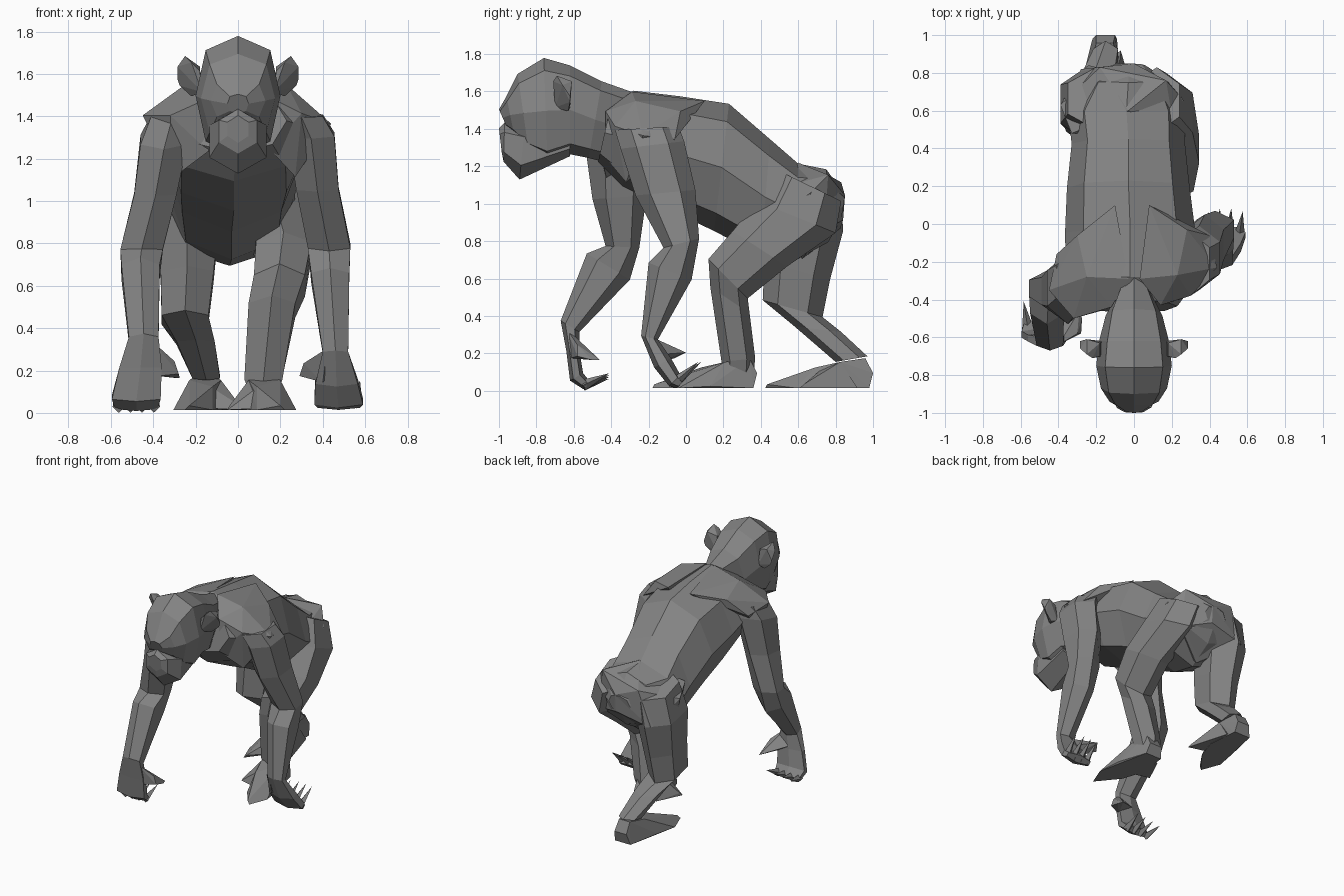
import bpy, bmesh
from math import sin, cos, pi, copysign
from mathutils import Vector

fur = bpy.data.materials.new("dark_grey")
fur.diffuse_color = (.23, .23, .23, 1)


def finish(bm, name):
    bmesh.ops.recalc_face_normals(bm, faces=bm.faces)
    me = bpy.data.meshes.new(name)
    bm.to_mesh(me)
    bm.free()
    me.materials.append(fur)
    ob = bpy.data.objects.new(name, me)
    bpy.context.collection.objects.link(ob)
    return ob


def loft(name, rings, sides=6, power=1.0):
    """Each ring: (front y, z, back y, z, centre x, half width) as a rounded section through both edge points."""
    def bend(v):
        return copysign(abs(v) ** power, v) if abs(v) > 1e-6 else 0
    angles = [2 * pi * i / sides for i in range(sides)]
    stretch = 1 / max(bend(sin(t)) for t in angles)
    bm = bmesh.new()
    loops = []
    for yf, zf, yb, zb, x, hw in rings:
        a, b = Vector((x, yf, zf)), Vector((x, yb, zb))
        mid, half = (a + b) / 2, (a - b) / 2
        loops.append([bm.verts.new(mid + half * bend(cos(t)) + Vector((hw * stretch * bend(sin(t)), 0, 0)))
                      for t in angles])
    for p, q in zip(loops, loops[1:]):
        for i in range(sides):
            j = (i + 1) % sides
            bm.faces.new((p[i], p[j], q[j], q[i]))
    bm.faces.new(loops[0])
    bm.faces.new(loops[-1])
    return finish(bm, name)


def hull(name, points):
    """Convex faceted solid around a few points."""
    bm = bmesh.new()
    for p in points:
        bm.verts.new(p)
    result = bmesh.ops.convex_hull(bm, input=bm.verts)
    inner = [g for g in result["geom_interior"] if isinstance(g, bmesh.types.BMVert)]
    bmesh.ops.delete(bm, geom=inner, context='VERTS')
    return finish(bm, name)


def spike(name, start, end, radius, sides=4):
    """Pointed cone between two points."""
    start, end = Vector(start), Vector(end)
    d = end - start
    bm = bmesh.new()
    bmesh.ops.create_cone(bm, cap_ends=True, segments=sides, radius1=radius,
                          radius2=0, depth=d.length)
    rot = d.to_track_quat('Z', 'Y').to_matrix()
    for v in bm.verts:
        v.co = rot @ v.co + (start + end) / 2
    return finish(bm, name)


# Torso: chest to rump
loft("torso", [
    (-.40, 1.54, -.47, 1.23, -.01, .24),
    (-.28, 1.61, -.34, 1.10, -.02, .34),
    (-.03, 1.58, -.06, .96, -.02, .345),
    (.23, 1.54, .15, .86, -.03, .325),
    (.45, 1.35, .40, .73, -.03, .30),
    (.60, 1.22, .58, .70, -.04, .31),
    (.75, 1.19, .76, .80, -.03, .22),
    (.85, 1.05, .83, .92, -.03, .09)], 8, .95)

# Pelvis: joins rump and hips
hull("pelvis", [
    (-.03, .60, 1.225), (0, .85, 1.05), (0, .84, .92), (.17, .76, 1.16), (.26, .66, 1.06),
    (.28, .54, .98), (.20, .74, .86), (-.18, .83, 1.12), (-.39, .63, 1.04), (-.33, .48, 1.10),
    (-.36, .62, .88), (-.28, .82, .86), (-.04, .62, .71), (.22, .46, 1.08)])

# Shoulders: sloping masses between neck and upper arms
hull("shoulder_right", [
    (.03, -.29, 1.605), (.14, -.43, 1.50), (.15, -.43, 1.25), (.30, -.38, 1.42), (.44, -.23, 1.37),
    (.40, -.06, 1.35), (.28, -.03, 1.50), (.23, -.27, 1.555), (.27, -.32, 1.12), (.08, .10, 1.555)])
hull("shoulder_left", [
    (-.03, -.29, 1.605), (-.12, -.44, 1.50), (-.14, -.45, 1.24), (-.32, -.50, 1.41), (-.45, -.35, 1.41),
    (-.41, -.16, 1.37), (-.30, -.06, 1.50), (-.25, -.28, 1.555), (-.30, -.42, 1.12), (-.10, .10, 1.555)])

# Head with neck, then muzzle
loft("head", [
    (-.28, 1.60, -.40, 1.22, 0, .07),
    (-.45, 1.66, -.52, 1.25, 0, .15),
    (-.62, 1.745, -.62, 1.27, 0, .185),
    (-.76, 1.785, -.74, 1.22, 0, .20),
    (-.90, 1.70, -.84, 1.28, 0, .175),
    (-.96, 1.58, -.92, 1.38, 0, .13),
    (-1.0, 1.51, -.96, 1.42, 0, .05)], 8, .78)
loft("muzzle", [
    (-.62, 1.42, -.62, 1.26, 0, .12),
    (-.86, 1.44, -.89, 1.135, 0, .135),
    (-.97, 1.44, -.975, 1.23, 0, .09),
    (-1.0, 1.41, -.985, 1.28, 0, .05)], 6)

# Ears: flared blocks, wide at the rim
for side, s in (("right", 1), ("left", -1)):
    hull("ear_" + side, [(s * x, y, z) for x, y, z in (
        (.17, -.70, 1.52), (.17, -.62, 1.52), (.18, -.70, 1.62), (.18, -.63, 1.64),
        (.22, -.63, 1.50), (.275, -.62, 1.55), (.285, -.66, 1.64), (.285, -.62, 1.58),
        (.25, -.69, 1.69), (.22, -.71, 1.66), (.25, -.61, 1.66))])

# Arms: shoulder, elbow, wrist
loft("arm_right", [
    (-.38, 1.40, -.04, 1.42, .30, .10),
    (-.35, 1.30, -.01, 1.34, .345, .11),
    (-.27, 1.05, .05, 1.08, .375, .10),
    (-.12, .77, .07, .82, .43, .10),
    (-.20, .69, .03, .60, .435, .09),
    (-.24, .30, -.15, .28, .46, .06)])
loft("arm_left", [
    (-.48, 1.40, -.13, 1.42, -.31, .10),
    (-.53, 1.25, -.15, 1.34, -.35, .11),
    (-.50, 1.03, -.21, 1.05, -.39, .10),
    (-.43, .78, -.25, .77, -.455, .10),
    (-.53, .74, -.30, .60, -.46, .09),
    (-.67, .38, -.57, .32, -.445, .07)])

# Hands: palm resting on knuckles
loft("hand_right", [
    (-.24, .30, -.15, .28, .46, .06),
    (-.17, .13, -.08, .18, .465, .10),
    (-.09, .03, -.03, .09, .475, .115),
    (-.05, .02, -.01, .06, .475, .10)])
loft("hand_left", [
    (-.67, .38, -.57, .32, -.445, .07),
    (-.64, .22, -.57, .22, -.46, .10),
    (-.62, .06, -.55, .10, -.48, .115),
    (-.55, .015, -.51, .05, -.48, .10)])

# Fingers curling back from the knuckles, and broad thumbs
for i in range(4):
    o = (i - 1.5) * .055
    spike(f"finger_right_{i}", (.475 + o, -.06, .05), (.485 + o * 1.1, .09 - abs(o) * .3, .16), .03)
    spike(f"finger_left_{i}", (-.48 + o, -.55, .035), (-.485 + o * 1.2, -.41, .07 + .01 * i), .03)
hull("thumb_right", [(.42, -.22, .31), (.40, -.17, .15), (.46, -.14, .2), (.31, -.10, .24),
                     (.29, -.06, .18), (.33, 0, .21)])
hull("thumb_left", [(-.40, -.64, .34), (-.38, -.62, .18), (-.46, -.57, .24), (-.30, -.58, .25),
                    (-.275, -.50, .17), (-.29, -.46, .17), (-.28, -.58, .19)])

# Legs: hip, knee, ankle
loft("leg_right", [
    (.48, 1.19, .83, 1.02, .12, .12),
    (.38, 1.02, .80, .85, .17, .14),
    (.25, .86, .54, .67, .215, .13),
    (.12, .71, .33, .50, .195, .12),
    (.13, .56, .34, .42, .16, .11),
    (.19, .16, .37, .18, .12, .09),
    (.20, .08, .36, .08, .12, .06)])
loft("leg_left", [
    (.50, 1.17, .83, 1.05, -.20, .15),
    (.43, .95, .84, .86, -.24, .15),
    (.42, .70, .77, .60, -.24, .125),
    (.41, .49, .73, .40, -.25, .11),
    (.58, .35, .83, .32, -.20, .09),
    (.80, .16, .97, .19, -.15, .065)])


# Feet: flat fan from heel to toes, with a splayed inner big toe
def foot(side, x, heel, length, s, big_toe):
    def at(points):
        return [(x + s * px, heel - py * length, pz) for px, py, pz in points]
    ankle = [(-.07, .17, .16), (.08, .17, .16), (-.04, .04, .18), (.05, .04, .18)]
    heel_pts = [(-.05, 0, .10), (.05, 0, .10), (-.06, .02, .02), (.07, .02, .02)]
    hull("foot_" + side, at(ankle + heel_pts + [
        (-.03, .30, .13), (.13, .25, .03), (.155, .42, .02), (.10, .56, .02),
        (.08, .55, .04), (-.03, .40, .02), (-.08, .25, .02)]))
    hull("big_toe_" + side, at(ankle[:2] + [
        (-.08, .08, .02), (.04, .34, .03), (-.05, .28, .11),
        (-.17, big_toe, .02), (-.16, big_toe - .02, .04)]))


foot("right", .12, .38, 1.0, 1, .27)
foot("left", -.15, 1.0, 1.03, -1, .38)

# Drop everything onto the ground
low = min(v.co.z for o in bpy.data.objects for v in o.data.vertices)
for o in bpy.data.objects:
    o.location.z -= low
